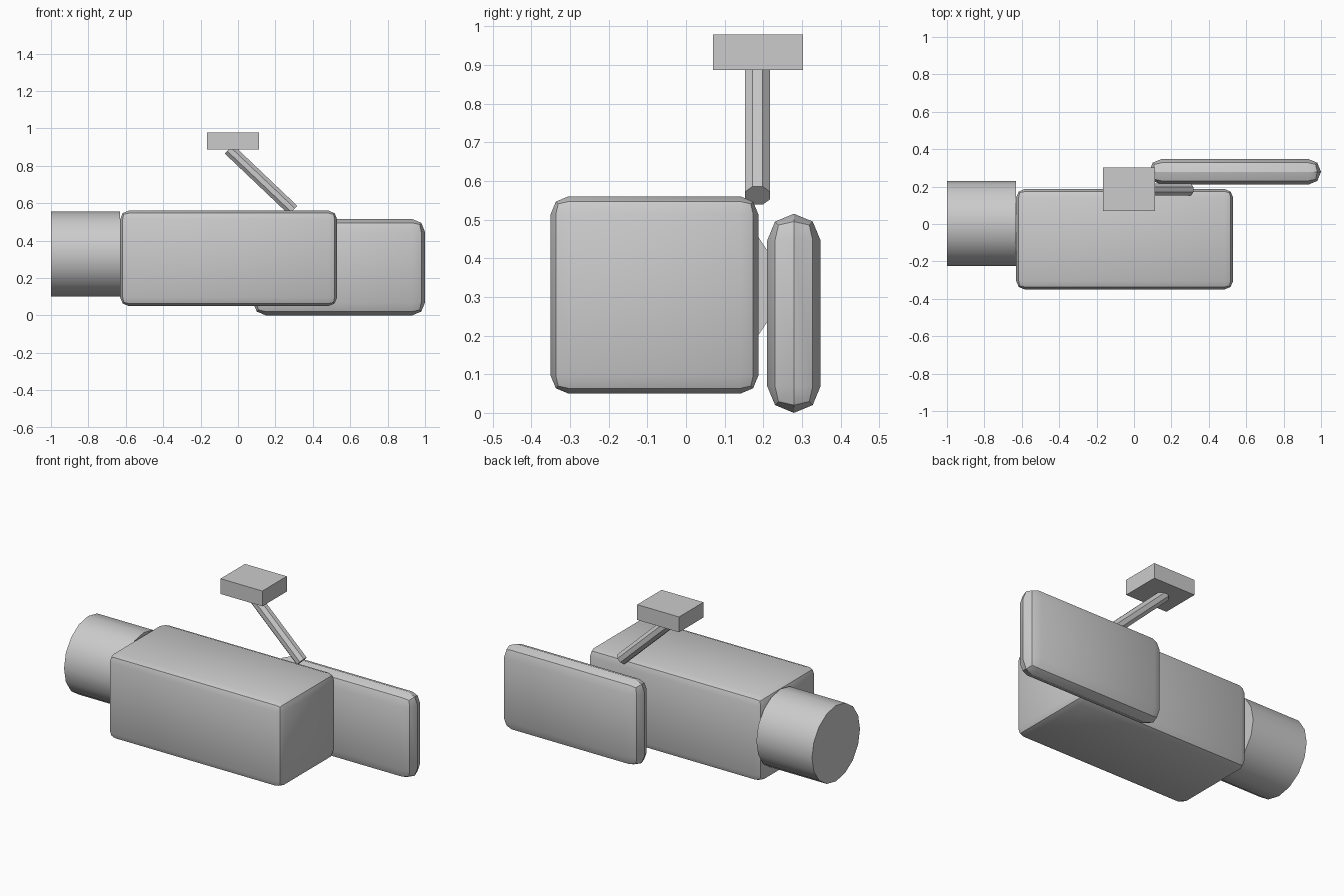
import bpy
import math
from mathutils import Vector

if "Cube" in bpy.data.objects:
    bpy.data.objects.remove(bpy.data.objects["Cube"])

grey = bpy.data.materials.new("light_grey")
grey.use_nodes = True
colour = (0.6, 0.6, 0.6, 1)
grey.diffuse_color = colour
grey.node_tree.nodes["Principled BSDF"].inputs["Base Color"].default_value = colour


def finish(name):
    ob = bpy.context.object
    ob.name = name
    ob.data.materials.append(grey)
    bpy.ops.object.shade_smooth_by_angle(angle=math.radians(30))
    return ob


def box(name, low, high, bevel=0):
    low, high = Vector(low), Vector(high)
    bpy.ops.mesh.primitive_cube_add(size=1, location=(low + high) / 2)
    bpy.context.object.scale = high - low
    bpy.ops.object.transform_apply(location=False, rotation=False, scale=True)
    if bevel:
        mod = bpy.context.object.modifiers.new("rounding", "BEVEL")
        mod.width = bevel
        mod.segments = 2
        bpy.ops.object.modifier_apply(modifier=mod.name)
    return finish(name)


def rod(name, start, end, radius, sides, turn=0):
    start, end = Vector(start), Vector(end)
    axis = end - start
    bpy.ops.mesh.primitive_cylinder_add(
        vertices=sides, radius=radius, depth=axis.length, location=(start + end) / 2)
    ob = bpy.context.object
    # Spin about its own axis first, then tilt in the xz plane
    ob.rotation_euler = (0, math.atan2(axis.x, axis.z), turn)
    tilt = Vector((0, 0, 1)).rotation_difference(axis).to_matrix()
    spin = Vector((1, 0, 0)).rotation_difference(
        Vector((math.cos(turn), math.sin(turn), 0))).to_matrix()
    ob.rotation_euler = (tilt @ spin).to_euler()
    bpy.ops.object.transform_apply(location=False, rotation=True, scale=False)
    return finish(name)


# Main housing and the fold-out screen behind it
box("camera_body", (-0.63, -0.35, 0.05), (0.53, 0.187, 0.56), 0.046)
box("side_screen", (0.08, 0.21, 0.0), (1.0, 0.348, 0.515), 0.069)

# Lens barrel
rod("lens_barrel", (-1.0, 0.003, 0.328), (-0.63, 0.003, 0.328), 0.228, 16)

# Slanted arm carrying the top accessory
rod("accessory_arm", (0.295, 0.185, 0.562), (-0.048, 0.185, 0.888),
    0.035, 8, math.pi / 8)
box("top_accessory", (-0.165, 0.07, 0.887), (0.113, 0.302, 0.979))
